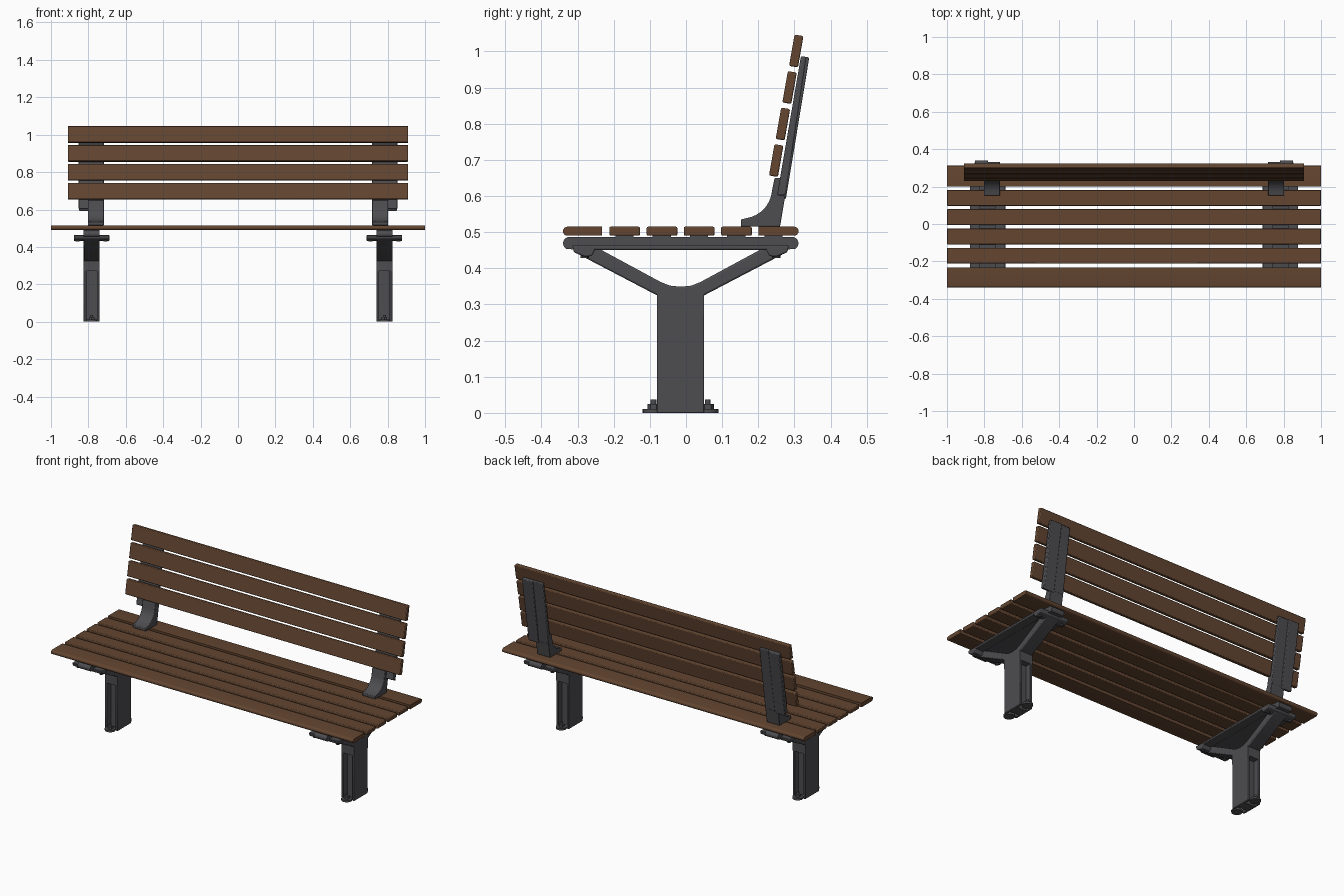
import bpy, bmesh, math
from mathutils import Matrix

old = bpy.data.objects.get("Cube")
if old:
    bpy.data.objects.remove(old)


def material(name, rgb):
    m = bpy.data.materials.new(name)
    m.use_nodes = True
    m.diffuse_color = (*rgb, 1)
    m.node_tree.nodes["Principled BSDF"].inputs["Base Color"].default_value = (*rgb, 1)
    return m


wood = material("brown wood", (0.125, 0.06, 0.03))
metal = material("dark grey metal", (0.075, 0.073, 0.08))


def finish(bm, name, mat, bevel=0.0, segments=2):
    bmesh.ops.recalc_face_normals(bm, faces=bm.faces)
    mesh = bpy.data.meshes.new(name)
    bm.to_mesh(mesh)
    bm.free()
    mesh.materials.append(mat)
    ob = bpy.data.objects.new(name, mesh)
    bpy.context.collection.objects.link(ob)
    if bevel:
        mod = ob.modifiers.new("soft edges", 'BEVEL')
        mod.width, mod.segments = bevel, segments
        mod.limit_method = 'ANGLE'
    bpy.ops.object.select_all(action='DESELECT')
    ob.select_set(True)
    bpy.context.view_layer.objects.active = ob
    bpy.ops.object.shade_smooth_by_angle(angle=math.radians(35))
    return ob


def extrude(name, pts, x0, x1, mat, bevel=0.0):
    """Sweep a (y, z) outline along x."""
    bm = bmesh.new()
    face = bm.faces.new([bm.verts.new((x0, y, z)) for y, z in pts])
    out = bmesh.ops.extrude_face_region(bm, geom=[face])
    bmesh.ops.translate(bm, vec=(x1 - x0, 0, 0),
                        verts=[v for v in out["geom"] if isinstance(v, bmesh.types.BMVert)])
    return finish(bm, name, mat, bevel)


def box(name, xs, ys, zs, mat, bevel=0.0):
    (y0, y1), (z0, z1) = ys, zs
    return extrude(name, [(y0, z0), (y1, z0), (y1, z1), (y0, z1)], *xs, mat, bevel)


def cylinder(name, x, y, z0, z1, r, sides):
    bm = bmesh.new()
    bmesh.ops.create_cone(bm, cap_ends=True, segments=sides, radius1=r, radius2=r,
                          depth=z1 - z0, matrix=Matrix.Translation((x, y, (z0 + z1) / 2)))
    return finish(bm, name, metal)


def arc(cy, cz, r, a0, a1, n=8):
    angles = [math.radians(a0 + (a1 - a0) * i / n) for i in range(n + 1)]
    return [(cy + r * math.cos(a), cz + r * math.sin(a)) for a in angles]


# Seat slats, with rounded noses on the first and last
z0, z1 = 0.49, 0.515
r = (z1 - z0) / 2
extrude("front_seat_slat", arc(-0.328, z0 + r, r, 90, 270) + [(-0.232, z0), (-0.232, z1)],
        -1, 1, wood)
extrude("rear_seat_slat", arc(0.299, z0 + r, r, -90, 90) + [(0.2, z1), (0.2, z0)],
        -1, 1, wood)
for i in range(4):
    y = -0.212 + 0.103 * i
    box(f"seat_slat_{i + 1}", (-1, 1), (y, y + 0.085), (z0, z1), wood, 0.004)

# Backrest slats, leaning backwards
lean = math.radians(10)
for i in range(4):
    ob = box(f"backrest_slat_{i + 1}", (-0.91, 0.91), (-0.0125, 0.0125), (-0.044, 0.044),
             wood, 0.004)
    ob.rotation_euler.x = -lean
    ob.location = (0, 0.2495 + 0.0185 * i, 0.698 + 0.101 * i)

for s, side in ((1, "left"), (-1, "right")):
    cx = 0.783 * s

    def span(a, b):
        return (a * s, b * s)

    inner, outer = 0.741, 0.825

    # Post: two side walls and a cross web, closed at the top
    for k, (a, b) in enumerate(((inner, inner + 0.014), (outer - 0.014, outer))):
        box(f"{side}_post_wall_{k + 1}", span(a, b), (-0.08, 0.05), (0, 0.335), metal, 0.003)
    box(f"{side}_post_web", span(inner + 0.01, outer - 0.01), (-0.045, 0.015), (0, 0.335), metal)
    box(f"{side}_post_head", span(inner, outer), (-0.08, 0.05), (0.27, 0.33), metal)

    # Forked arms, one outline with a curved saddle
    saddle = [(-0.07, 0.362), (-0.045, 0.352), (-0.015, 0.349), (0.015, 0.352), (0.04, 0.362)]
    arms = ([(-0.08, 0.325), (0.05, 0.325), (0.27, 0.44), (0.27, 0.462), (0.225, 0.462)]
            + saddle[::-1] + [(-0.255, 0.462), (-0.3, 0.462), (-0.3, 0.44)])
    extrude(f"{side}_arms", arms, *span(inner, outer), metal, 0.005)

    # Seat beam with rounded ends and wide side flanges
    beam = (arc(-0.322, 0.469, 0.018, 90, 240) + [(-0.27, 0.45), (0.24, 0.45)]
            + arc(0.293, 0.469, 0.018, -60, 90))
    extrude(f"{side}_seat_beam", beam, *span(inner, outer), metal)
    box(f"{side}_beam_flange", span(0.688, 0.878), (-0.265, 0.235), (0.451, 0.464), metal, 0.004)
    for k, (y, t) in enumerate(((-0.28, -1), (0.25, 1))):
        lug = [(y - 0.035 * t, 0.464), (y + 0.035 * t, 0.464), (y + 0.03 * t, 0.444),
               (y, 0.432), (y - 0.02 * t, 0.434)]
        extrude(f"{side}_end_lug_{k + 1}", lug, *span(0.688, 0.878), metal, 0.004)
        for x in (0.708, 0.858):
            cylinder(f"{side}_seat_bolt_{k + 1}", x * s, y, 0.428, 0.44, 0.012, 6)

    # Slat pads between beam and seat
    for k in range(5):
        y = -0.17 + 0.103 * k
        box(f"{side}_slat_pad_{k + 1}", span(inner, outer), (y - 0.025, y + 0.025),
            (0.48, 0.492), metal)

    # Ground tabs with anchor nuts
    for k, (y, t) in enumerate(((-0.09, -1), (0.06, 1))):
        tab = "front" if t < 0 else "rear"
        cylinder(f"{side}_{tab}_tab", cx, y, 0, 0.011, 0.03, 20)
        cylinder(f"{side}_{tab}_nut", cx, y, 0.011, 0.025, 0.017, 6)
        cylinder(f"{side}_{tab}_stud", cx, y, 0.025, 0.037, 0.008, 12)

    # Backrest bracket: curved foot and leaning spine
    foot = ([(0.152, 0.515), (0.26, 0.515), (0.283, 0.65), (0.245, 0.65), (0.239, 0.62)]
            + arc(0.155, 0.621, 0.083, -8, -80) + [(0.152, 0.535)])
    extrude(f"{side}_backrest_foot", foot, *span(0.717, 0.803), metal, 0.003)
    spine = [(0.252, 0.602), (0.276, 0.602), (0.333, 0.985), (0.318, 0.987)]
    extrude(f"{side}_backrest_spine", spine, *span(0.717, 0.852), metal, 0.004)
    rib = [(0.268, 0.602), (0.276, 0.59), (0.341, 0.983), (0.325, 0.986)]
    extrude(f"{side}_spine_rib", rib, *span(0.78, 0.85), metal, 0.004)
